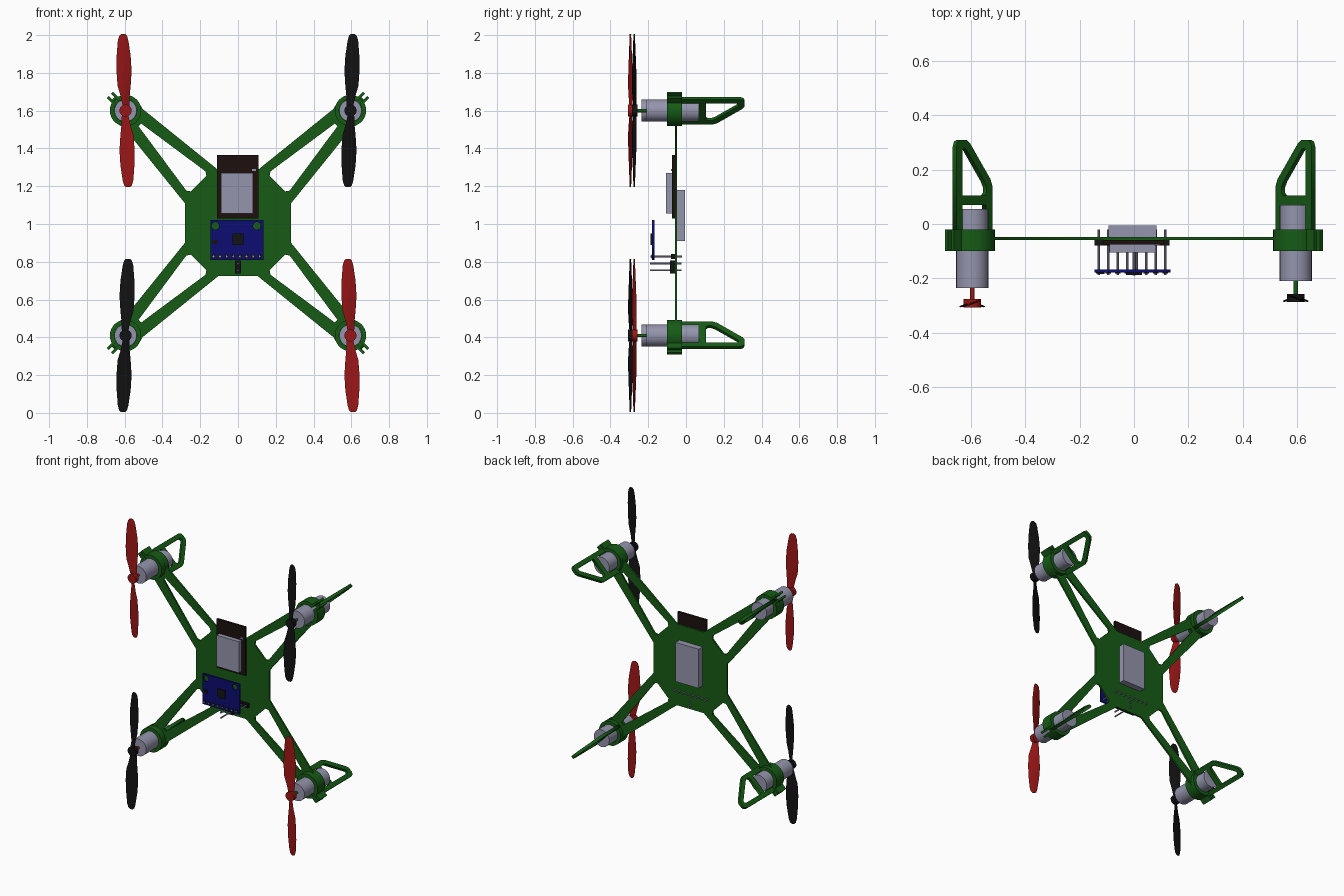
import bpy, bmesh
from math import cos, sin, pi, radians, sqrt
from mathutils import Matrix, Vector

if "Cube" in bpy.data.objects:
    bpy.data.objects.remove(bpy.data.objects["Cube"])

CZ = 1.005            # height of the frame centre
ARM = 0.842           # frame centre to motor axis
UPRIGHT = Matrix.Rotation(pi / 2, 4, 'X')


def material(name, rgb):
    m = bpy.data.materials.new(name)
    m.diffuse_color = (*rgb, 1)
    m.use_nodes = True
    m.node_tree.nodes["Principled BSDF"].inputs["Base Color"].default_value = m.diffuse_color
    return m


GREEN = material("green", (0.008, 0.105, 0.008))
RED = material("red", (0.33, 0.008, 0.008))
BLACK = material("black", (0.006, 0.006, 0.006))
BROWN = material("dark_board", (0.012, 0.005, 0.004))
BLUE = material("blue_board", (0.004, 0.004, 0.17))
METAL = material("metal", (0.30, 0.30, 0.42))


def add(name, mesh, mat, matrix=Matrix(), smooth=False):
    mesh.name = name
    ob = bpy.data.objects.new(name, mesh)
    bpy.context.collection.objects.link(ob)
    ob.matrix_world = matrix
    mesh.materials.clear()
    mesh.materials.append(mat)
    if smooth:
        bpy.ops.object.select_all(action='DESELECT')
        ob.select_set(True)
        bpy.context.view_layer.objects.active = ob
        bpy.ops.object.shade_smooth_by_angle(angle=radians(35))
    return ob


def plate(name, loops, thick, matrix, mat, smooth=False):
    """Flat sheet from an outline plus hole loops."""
    cu = bpy.data.curves.new(name, 'CURVE')
    cu.dimensions, cu.fill_mode, cu.extrude = '2D', 'BOTH', thick / 2
    for loop in loops:
        sp = cu.splines.new('POLY')
        sp.points.add(len(loop) - 1)
        for p, (x, y) in zip(sp.points, loop):
            p.co = (x, y, 0, 1)
        sp.use_cyclic_u = True
    tmp = bpy.data.objects.new(name + "_curve", cu)
    bpy.context.collection.objects.link(tmp)
    dg = bpy.context.evaluated_depsgraph_get()
    mesh = bpy.data.meshes.new_from_object(tmp.evaluated_get(dg))
    bpy.data.objects.remove(tmp)
    return add(name, mesh, mat, matrix, smooth)


def arc(cx, cy, r, a0, a1, n):
    return [(cx + r * cos(radians(a0 + (a1 - a0) * i / n)),
             cy + r * sin(radians(a0 + (a1 - a0) * i / n))) for i in range(n + 1)]


def box(name, x, y, z, mat):
    bm = bmesh.new()
    bmesh.ops.create_cube(bm, size=1)
    for v in bm.verts:
        v.co = [lo + (c + 0.5) * (hi - lo) for c, (lo, hi) in zip(v.co, (x, y, z))]
    me = bpy.data.meshes.new(name)
    bm.to_mesh(me)
    bm.free()
    return add(name, me, mat)


def cylinder(name, x, z, r, y0, y1, mat, n=32):
    bm = bmesh.new()
    bmesh.ops.create_cone(bm, cap_ends=True, segments=n, radius1=r, radius2=r, depth=y1 - y0)
    me = bpy.data.meshes.new(name)
    bm.to_mesh(me)
    bm.free()
    return add(name, me, mat, Matrix.Translation((x, (y0 + y1) / 2, z)) @ UPRIGHT, True)


def propeller(name, x, y, z, flip, mat):
    """Hub with two twisted blades; flip mirrors the blade shape."""
    # radius, left edge, right edge, pitch
    secs = [(0.0, -.018, .018, .5), (.03, -.016, .02, .5), (.08, -.027, .022, .45),
            (.13, -.042, .027, .35), (.21, -.048, .032, .28), (.29, -.047, .027, .22),
            (.37, -.041, .015, .18), (.395, -.034, .008, .16), (.405, -.024, -.002, .14)]
    bm = bmesh.new()
    for s in (1, -1):
        prev = None
        for r, a, b, k in secs:
            m, t = (a + b) / 2, .004
            pts = [(a, a * k), (m, m * k - t), (b, b * k), (m, m * k + t)]
            ring = [bm.verts.new((s * px * flip, py, s * r)) for px, py in pts]
            if prev:
                for i in range(4):
                    bm.faces.new((prev[i], prev[(i + 1) % 4], ring[(i + 1) % 4], ring[i]))
            prev = ring
        bm.faces.new(prev)
    bmesh.ops.create_cone(bm, cap_ends=True, segments=24, radius1=.032, radius2=.032,
                          depth=.03, matrix=UPRIGHT)
    bmesh.ops.recalc_face_normals(bm, faces=bm.faces)
    me = bpy.data.meshes.new(name)
    bm.to_mesh(me)
    bm.free()
    add(name, me, mat, Matrix.Translation((x, y, z)), True)


# Frame: octagonal centre with four forked arms, cut out in one sheet
outline, holes = [], []
for a in (45, 135, 225, 315):
    c, s = cos(radians(a)), sin(radians(a))

    def turn(pts):
        return [(p * c - q * s, p * s + q * c) for p, q in pts]
    outline += turn([(.27, -.125), (.785, -.07)] + arc(ARM, 0, .083, -100, 100, 20)
                    + [(.785, .07), (.27, .125)])
    holes.append(turn([(.735, -.010), (.735, .010), (.315, .072), (.295, .058),
                       (.295, -.058), (.315, -.072)]))
    holes.append(turn(arc(ARM, 0, .058, 0, 348.75, 31)))
plate("frame", [outline] + holes, .012,
      Matrix.Translation((0, -.053, CZ)) @ UPRIGHT, GREEN)

# Motor units at the four corners
LEG = [(.092, -.03), (.092, .285), (.085, .303), (.07, .31), (.04, .31), (.022, .298),
       (-.085, .165), (-.095, .14), (-.095, -.03), (-.062, -.03), (-.062, .07), (.062, .07),
       (.062, -.03)]
LEG_HOLE = [(.062, .105), (.062, .27), (.052, .28), (.042, .276), (-.055, .155),
            (-.065, .135), (-.065, .115), (-.055, .105)]
for sx, side in ((-1, "left"), (1, "right")):
    for sz, level in ((1, "upper"), (-1, "lower")):
        tag = f"{level}_{side}"
        d = ARM / sqrt(2)
        x, z = sx * d, CZ + sz * d
        front, back, hub = (-.235, .055, -.292) if sx < 0 else (-.21, .07, -.272)
        mat = RED if sx * sz < 0 else BLACK
        cylinder("motor_" + tag, x, z, .059, front, back, METAL)
        cylinder("shaft_" + tag, x, z, .009, hub, front + .01, RED if sx < 0 else GREEN, 12)
        propeller("propeller_" + tag, x, hub, z, -sx * sz, mat)
        # Split clamp ring with two ears on the outward diagonal
        u = Vector((sx, 0, sz)).normalized()
        w = u.cross(Vector((0, 1, 0)))
        ring = (arc(0, 0, .083, 16, 344, 40) + [(.118, -.023), (.118, -.009), (.06, -.009)]
                + arc(0, 0, .06, 350, 10, 40) + [(.06, .009), (.118, .009), (.118, .023)])
        clamp = Matrix((u, -w, Vector((0, 1, 0)))).transposed().to_4x4()
        clamp.translation = (x, -.06, z)
        plate("clamp_" + tag, [ring], .08, clamp, GREEN, True)
        # Landing leg loop standing in the diagonal plane
        stand = Matrix((u, Vector((0, 1, 0)), w)).transposed().to_4x4()
        stand.translation = (x, 0, z)
        plate("leg_" + tag, [LEG, LEG_HOLE], .02, stand, GREEN)

# Controller board with its metal shield, battery behind the frame
box("controller_board", (-.112, .108), (-.075, -.059), (1.03, 1.365), BROWN)
box("controller_shield", (-.09, .08), (-.105, -.075), (1.055, 1.27), METAL)
box("controller_part", (.075, .095), (-.08, -.075), (1.28, 1.29), METAL)
box("battery", (-.093, .083), (-.047, -.005), (.91, 1.18), METAL)

# Sensor board with two mounting holes, chips and header pins
plate("sensor_board",
      [[(-.145, .81), (.135, .81), (.135, 1.02), (-.145, 1.02)]]
      + [arc(hx, .99, .02, 0, 345, 23) for hx in (-.12, .10)],
      .012, Matrix.Translation((0, -.173, 0)) @ UPRIGHT, BLUE)
box("sensor_chip", (-.03, .03), (-.187, -.179), (.89, .95), BLACK)
box("sensor_small_chip", (-.135, -.108), (-.184, -.179), (.893, .915), BLACK)
for i in range(8):
    px = -.13 + i * .035
    cylinder(f"header_pin_{i + 1}", px, .828, .005, -.187, -.02, METAL, 8)
    box(f"solder_pad_{i + 1}", (px - .01, px + .01), (-.182, -.179), (.818, .838), BLACK)
box("header_strip", (-.145, .13), (-.08, -.059), (.815, .842), BLACK)

# Two-pin power connector
box("power_connector", (-.017, .017), (-.085, -.059), (.738, .808), BLACK)
for i, pz in enumerate((.79, .755)):
    cylinder(f"power_pin_{i + 1}", 0, pz, .005, -.19, -.025, METAL, 8)
